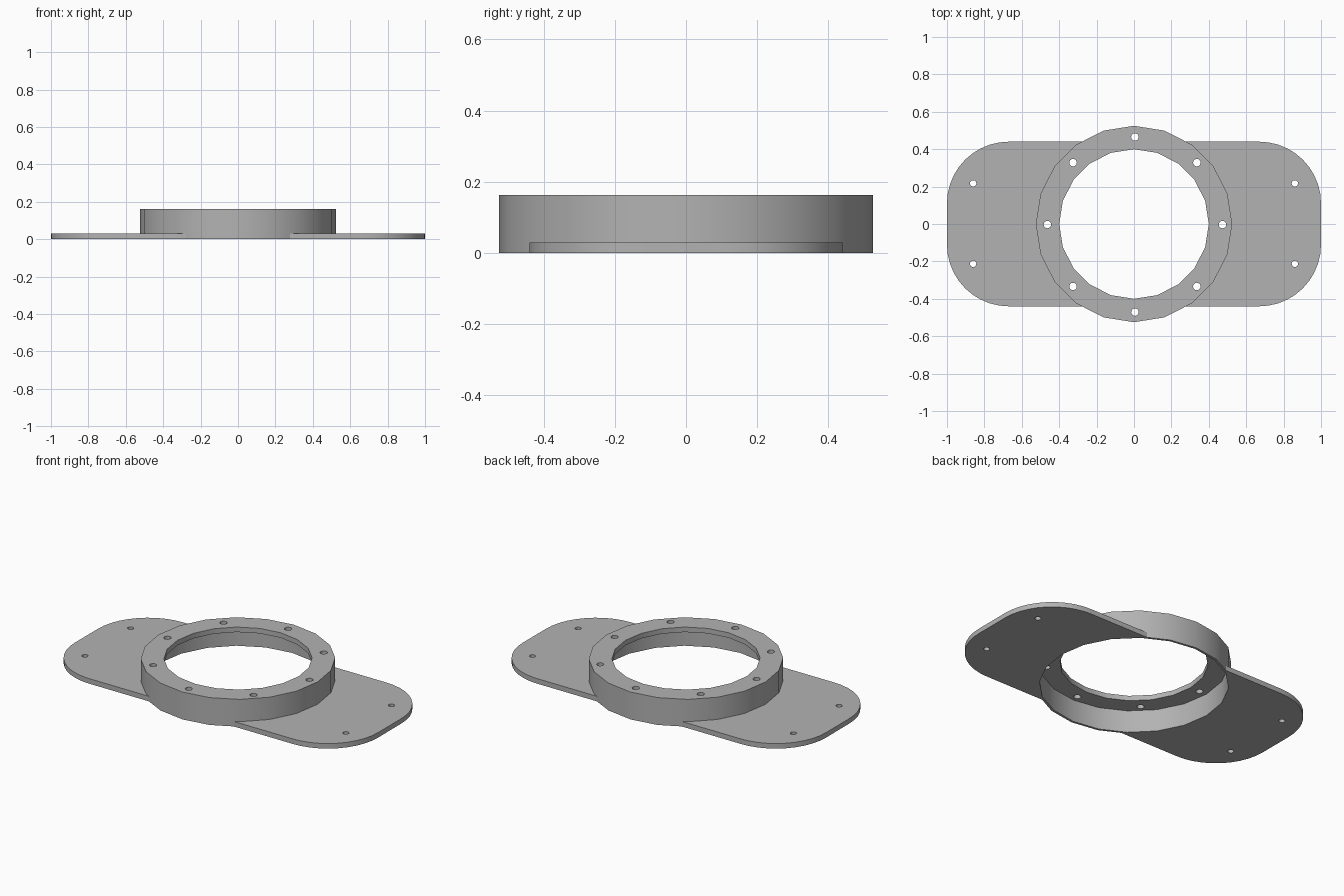
import bpy, bmesh
from math import sin, cos, pi, radians

if "Cube" in bpy.data.objects:
    bpy.data.objects.remove(bpy.data.objects["Cube"], do_unlink=True)

OUTER, WALL, BORE = 0.525, 0.511, 0.40
HEIGHT, PLATE, SIDES = 0.163, 0.03, 20

grey = bpy.data.materials.new("plain_grey")
grey.use_nodes = True
grey.diffuse_color = (0.45, 0.45, 0.45, 1)
grey.node_tree.nodes["Principled BSDF"].inputs["Base Color"].default_value = (0.45, 0.45, 0.45, 1)


def make_object(name, bm):
    bmesh.ops.recalc_face_normals(bm, faces=bm.faces)
    mesh = bpy.data.meshes.new(name)
    bm.to_mesh(mesh)
    bm.free()
    mesh.materials.append(grey)
    obj = bpy.data.objects.new(name, mesh)
    bpy.context.collection.objects.link(obj)
    return obj


def drill(obj, centres, radius):
    """Cut round vertical holes through an object."""
    bm = bmesh.new()
    for x, y in centres:
        res = bmesh.ops.create_cone(bm, cap_ends=True, segments=16, radius1=radius, radius2=radius, depth=1)
        bmesh.ops.translate(bm, verts=res["verts"], vec=(x, y, 0))
    cutter = make_object("hole_cutter", bm)
    cutter.hide_render = True
    mod = obj.modifiers.new("holes", 'BOOLEAN')
    mod.operation, mod.solver, mod.object = 'DIFFERENCE', 'EXACT', cutter
    bpy.ops.object.select_all(action='DESELECT')
    bpy.context.view_layer.objects.active = obj
    obj.select_set(True)
    bpy.ops.object.modifier_apply(modifier=mod.name)
    bpy.data.objects.remove(cutter, do_unlink=True)
    bpy.ops.object.shade_smooth_by_angle(angle=radians(30))


# Collar: thin outer wall with an inward lip on top, open underneath
profile = [(WALL, 0), (OUTER, 0), (OUTER, HEIGHT), (BORE, HEIGHT), (BORE, HEIGHT - PLATE), (WALL, HEIGHT - PLATE)]
bm = bmesh.new()
rings = []
for i in range(SIDES):
    a = 2 * pi * i / SIDES
    rings.append([bm.verts.new((r * cos(a), r * sin(a), z)) for r, z in profile])
for i, ring in enumerate(rings):
    after = rings[(i + 1) % SIDES]
    for j in range(len(profile)):
        k = (j + 1) % len(profile)
        bm.faces.new((ring[j], after[j], after[k], ring[k]))
collar = make_object("collar", bm)
drill(collar, [(0.005 + 0.468 * cos(i * pi / 4), 0.468 * sin(i * pi / 4) - 0.003) for i in range(8)], 0.02)

# Mounting wings: rounded outer corners, inner edge follows the collar
HALF_Y, CORNER, STEPS = 0.44, 0.33, 10
seat = (WALL + OUTER) / 2
for side, name in ((1, "left_wing"), (-1, "right_wing")):
    outline = [(0.279, -HALF_Y)]
    for sy, start in ((-1, -pi / 2), (1, 0)):
        for i in range(STEPS + 1):
            a = start + pi / 2 * i / STEPS
            outline.append((1 - CORNER + CORNER * cos(a), sy * (HALF_Y - CORNER) + CORNER * sin(a)))
    outline.append((0.279, HALF_Y))
    outline += [(seat * cos(2 * pi * i / SIDES), seat * sin(2 * pi * i / SIDES)) for i in range(3, -4, -1)]
    bm = bmesh.new()
    face = bm.faces.new([bm.verts.new((side * x, y, 0)) for x, y in outline])
    top = bmesh.ops.extrude_face_region(bm, geom=[face])["geom"]
    bmesh.ops.translate(bm, verts=[v for v in top if isinstance(v, bmesh.types.BMVert)], vec=(0, 0, PLATE))
    wing = make_object(name, bm)
    drill(wing, [(side * 0.86, 0.217), (side * 0.86, -0.213)], 0.017)
